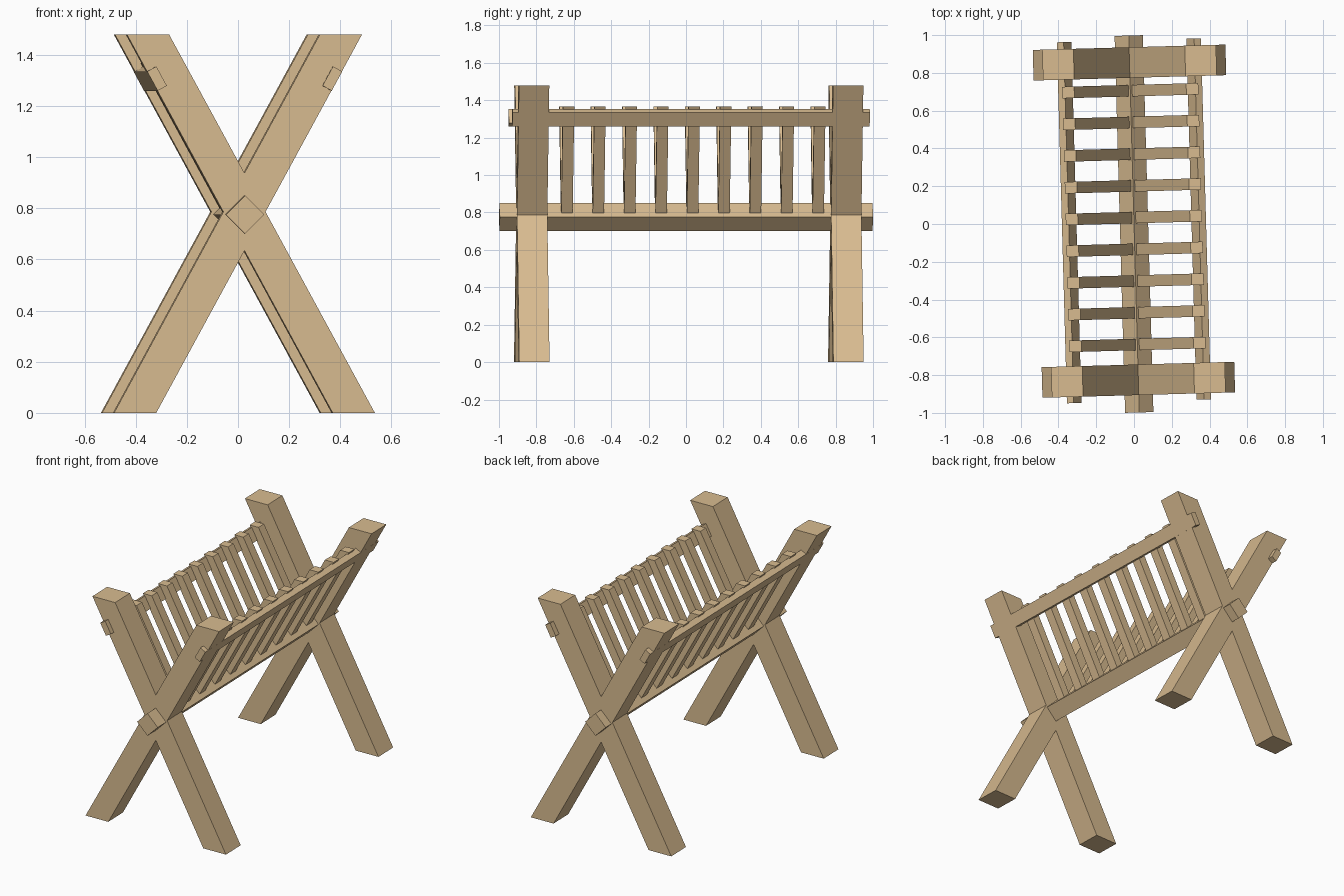
import bpy, bmesh, math
from mathutils import Matrix

if "Cube" in bpy.data.objects:
    bpy.data.objects.remove(bpy.data.objects["Cube"])

YAW = Matrix.Rotation(math.radians(1.6), 4, 'Z')   # whole rack is turned slightly
SLOPE = 0.544                                      # leg lean, dx per dz
CROSS_Z, TOP_Z = 0.786, 1.48
HALF_W = 0.0825                                    # half leg width, measured level

wood = bpy.data.materials.new("wood")
wood.diffuse_color = (0.69, 0.50, 0.28, 1)
wood.use_nodes = True
wood.node_tree.nodes["Principled BSDF"].inputs["Base Color"].default_value = wood.diffuse_color


def extrude(name, profile, y0, y1):
    """Extrude an (x, z) profile along y."""
    bm = bmesh.new()
    face = bm.faces.new([bm.verts.new((x, y0, z)) for x, z in profile])
    new = bmesh.ops.extrude_face_region(bm, geom=[face])["geom"]
    verts = [v for v in new if isinstance(v, bmesh.types.BMVert)]
    bmesh.ops.translate(bm, verts=verts, vec=(0, y1 - y0, 0))
    bmesh.ops.recalc_face_normals(bm, faces=bm.faces)
    bm.transform(YAW)
    mesh = bpy.data.meshes.new(name)
    bm.to_mesh(mesh)
    bm.free()
    mesh.materials.append(wood)
    obj = bpy.data.objects.new(name, mesh)
    bpy.context.collection.objects.link(obj)
    return obj


def lean_x(z):
    """Centre line of the leg leaning outwards to +x at the top."""
    return (z - CROSS_Z) * SLOPE


# Crossed leg frames, halved together so the faces are flush
w, notch = HALF_W, HALF_W / SLOPE
top, foot = lean_x(TOP_Z), -lean_x(0)
x_profile = [(w, CROSS_Z), (top + w, TOP_Z), (top - w, TOP_Z), (0, CROSS_Z + notch),
             (-top + w, TOP_Z), (-top - w, TOP_Z), (-w, CROSS_Z), (-foot - w, 0),
             (-foot + w, 0), (0, CROSS_Z - notch), (foot - w, 0), (foot + w, 0)]
for name, y in (("front_leg_frame", -0.825), ("back_leg_frame", 0.855)):
    extrude(name, x_profile, y - 0.081, y + 0.081)

# Diamond-set ridge beam through the crossing
d, bz = 0.075, 0.775
extrude("cross_beam", [(d, bz), (0, bz + d), (-d, bz), (0, bz - d)], -0.998, 0.998)

a = math.atan(SLOPE)
along = (math.sin(a), math.cos(a))
across = (math.cos(a), -math.sin(a))
for side, s in (("left", -1), ("right", 1)):
    # Top rail, flush with the outer leg faces
    cx, cz, hl, ht = 0.343, 1.307, 0.043, 0.0205
    rail = [(s * (cx + i * hl * along[0] + j * ht * across[0]),
             cz + i * hl * along[1] + j * ht * across[1])
            for i, j in ((-1, -1), (1, -1), (1, 1), (-1, 1))]
    extrude(side + "_rail", rail, -0.939, 0.973)

    # Slats from the beam up to the rail, ends cut level
    lo, hi, off, t = 0.785, 1.367, 0.0125, 0.032
    slat = [(s * (lean_x(z) + off + k), z)
            for z, k in ((lo, -t), (lo, t), (hi, t), (hi, -t))]
    for n in range(9):
        y = 0.034 + (n - 4) * 0.168
        extrude(f"{side}_slat_{n + 1}", slat, y - 0.0305, y + 0.0305)
